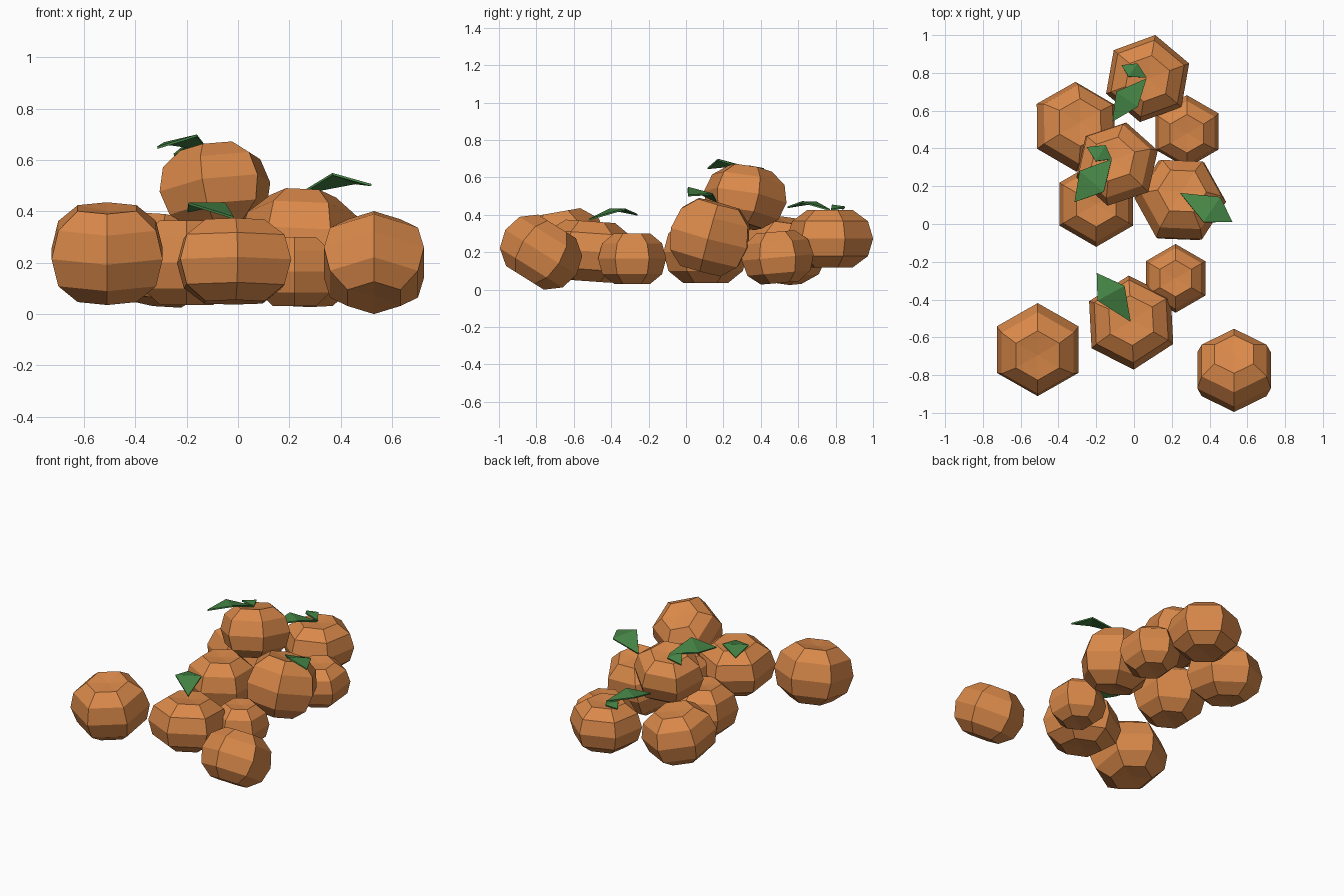
import bpy, bmesh, math
from mathutils import Vector, Matrix

if "Cube" in bpy.data.objects:
    bpy.data.objects.remove(bpy.data.objects["Cube"])


def material(name, rgb):
    m = bpy.data.materials.new(name)
    m.diffuse_color = (*rgb, 1)
    m.use_nodes = True
    m.node_tree.nodes["Principled BSDF"].inputs["Base Color"].default_value = m.diffuse_color
    return m


ORANGE = material("orange_skin", (0.70, 0.25, 0.068))
GREEN = material("leaf_green", (0.06, 0.23, 0.06))


def finish(bm, name, mat):
    bmesh.ops.recalc_face_normals(bm, faces=bm.faces)
    me = bpy.data.meshes.new(name)
    bm.to_mesh(me)
    bm.free()
    me.materials.append(mat)
    ob = bpy.data.objects.new(name, me)
    bpy.context.collection.objects.link(ob)
    return ob


# Fruit profile: (fraction of radius, fraction of half height)
PROFILE = [(0.53, 1), (0.88, 0.61), (1, 0), (0.88, -0.61), (0.53, -1)]


def fruit(name, centre, r, h, yaw=0, lean=(0, 0)):
    """Six-sided squat fruit with dimpled poles, leaning towards lean (degrees x, y)."""
    bm = bmesh.new()
    rings = [[bm.verts.new((r * f * math.cos(math.radians(90 + 60 * i)),
                            r * f * math.sin(math.radians(90 + 60 * i)), h * z))
              for i in range(6)] for f, z in PROFILE]
    top = bm.verts.new((0, 0, h * 0.94))
    bottom = bm.verts.new((0, 0, -h * 0.94))
    for i in range(6):
        j = (i + 1) % 6
        for a, b in zip(rings, rings[1:]):
            bm.faces.new((a[i], b[i], b[j], a[j]))
        bm.faces.new((top, rings[0][i], rings[0][j]))
        bm.faces.new((bottom, rings[-1][j], rings[-1][i]))
    axis = Vector((math.tan(math.radians(lean[0])), math.tan(math.radians(lean[1])), 1))
    tilt = Vector((0, 0, 1)).rotation_difference(axis.normalized()).to_matrix().to_4x4()
    bm.transform(Matrix.Translation(centre) @ tilt @ Matrix.Rotation(math.radians(yaw), 4, 'Z'))
    return finish(bm, name, ORANGE)


def leaf(name, base, side_a, side_b, tip):
    """Diamond leaf folded across its middle."""
    bm = bmesh.new()
    b, s, t, e = [bm.verts.new(p) for p in (base, side_a, side_b, tip)]
    bm.faces.new((b, s, t))
    bm.faces.new((t, s, e))
    ob = finish(bm, name, GREEN)
    mod = ob.modifiers.new("thickness", 'SOLIDIFY')
    mod.thickness = 0.009
    mod.offset = 0
    return ob


# Loose fruit at the front
fruit("fruit_front_left", (-0.51, -0.665, 0.235), 0.25, 0.18, 0, (0, -10))
fruit("fruit_front_right", (0.53, -0.775, 0.20), 0.225, 0.162, 0, (0, 32))
fruit("fruit_front_middle", (-0.015, -0.522, 0.205), 0.25, 0.16, 3, (0, 4))
fruit("fruit_small_front", (0.22, -0.288, 0.165), 0.182, 0.135)

# Heap at the back
fruit("fruit_heap_left", (-0.2, 0.105, 0.20), 0.226, 0.165)
fruit("fruit_heap_back_left", (-0.308, 0.515, 0.21), 0.24, 0.165, 0, (8, 8))
fruit("fruit_heap_back_right", (0.28, 0.49, 0.172), 0.193, 0.137, 0, (0, -5))
fruit("fruit_heap_rear", (0.072, 0.77, 0.272), 0.234, 0.153, -10)
fruit("fruit_heap_right", (0.245, 0.127, 0.28), 0.243, 0.185, 28, (3, 15))
fruit("fruit_heap_top", (-0.09, 0.317, 0.495), 0.228, 0.155, -12, (-8, 10))

# Leaves
leaf("leaf_front_middle", (-0.018, -0.517, 0.375), (-0.05, -0.327, 0.43),
     (-0.193, -0.406, 0.43), (-0.197, -0.26, 0.40))
leaf("leaf_heap_right", (0.245, 0.163, 0.47), (0.457, 0.142, 0.51),
     (0.368, 0.01, 0.545), (0.52, 0.01, 0.502))
leaf("leaf_heap_top_large", (-0.118, 0.343, 0.64), (-0.16, 0.17, 0.695),
     (-0.288, 0.28, 0.665), (-0.314, 0.116, 0.648))
leaf("leaf_heap_top_small", (-0.118, 0.343, 0.64), (-0.15, 0.417, 0.645),
     (-0.203, 0.332, 0.66), (-0.25, 0.406, 0.62))
leaf("leaf_rear_large", (0.066, 0.77, 0.425), (0.02, 0.62, 0.468),
     (-0.095, 0.70, 0.465), (-0.113, 0.543, 0.44))
leaf("leaf_rear_small", (0.066, 0.775, 0.425), (0.018, 0.85, 0.44),
     (-0.03, 0.78, 0.45), (-0.066, 0.84, 0.432))
